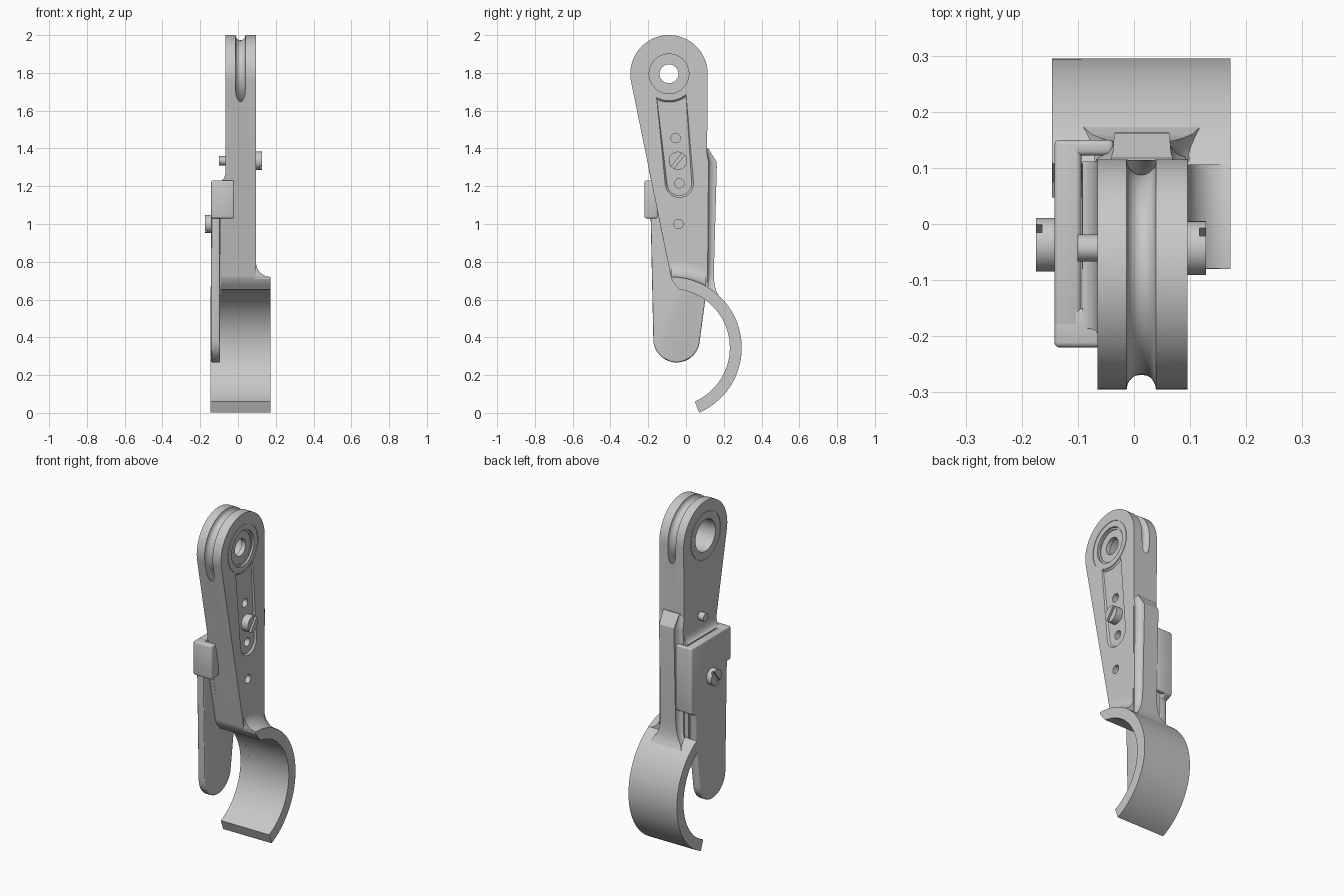
import bpy, bmesh, math
from math import sin, cos, radians as rad

if "Cube" in bpy.data.objects:
    bpy.data.objects.remove(bpy.data.objects["Cube"])

grey = bpy.data.materials.new("light_grey")
grey.diffuse_color = (0.58, 0.58, 0.58, 1)
grey.use_nodes = True
grey.node_tree.nodes["Principled BSDF"].inputs["Base Color"].default_value = grey.diffuse_color


def skin(name, rings, closed=False):
    """Join rings of equal point count into a solid; closed joins last to first."""
    bm = bmesh.new()
    vs = [[bm.verts.new(p) for p in r] for r in rings]
    n = len(vs[0])
    for i in range(len(vs) if closed else len(vs) - 1):
        a, b = vs[i], vs[(i + 1) % len(vs)]
        for j in range(n):
            k = (j + 1) % n
            bm.faces.new((a[j], a[k], b[k], b[j]))
    if not closed:
        bm.faces.new(vs[0])
        bm.faces.new(vs[-1])
    bmesh.ops.recalc_face_normals(bm, faces=bm.faces)
    me = bpy.data.meshes.new(name)
    bm.to_mesh(me)
    bm.free()
    me.materials.append(grey)
    ob = bpy.data.objects.new(name, me)
    bpy.context.collection.objects.link(ob)
    return ob


def prism(name, pts, x0, x1):
    return skin(name, [[(x, y, z) for y, z in pts] for x in (x0, x1)])


def arc(cy, cz, r, a0, a1, n):
    return [(cy + r * cos(rad(a0 + (a1 - a0) * i / n)),
             cz + r * sin(rad(a0 + (a1 - a0) * i / n))) for i in range(n + 1)]


def cyl(name, y, z, r, x0, x1, n=48):
    return prism(name, arc(y, z, r, 0, 360, n)[:-1], x0, x1)


def tube(name, y, z, r0, r1, x0, x1, n=64):
    return skin(name, [[(x, *p) for p in arc(y, z, r, 0, 360, n)[:-1]]
                       for x, r in ((x0, r0), (x0, r1), (x1, r1), (x1, r0))], True)


def bake(ob):
    dg = bpy.context.evaluated_depsgraph_get()
    me = bpy.data.meshes.new_from_object(ob.evaluated_get(dg))
    ob.modifiers.clear()
    ob.data = me


def cut(ob, *cutters):
    for c in cutters:
        m = ob.modifiers.new("cut", 'BOOLEAN')
        m.operation, m.solver, m.object = 'DIFFERENCE', 'EXACT', c
        bake(ob)
        bpy.data.objects.remove(c)


def bevel(ob, w):
    m = ob.modifiers.new("bevel", 'BEVEL')
    m.width, m.segments, m.limit_method, m.angle_limit = w, 3, 'ANGLE', rad(40)
    bake(ob)


PY, PZ, PR = -0.09, 1.795, 0.205      # pivot eye
HY, HZ, HO, HI = -0.08, 0.345, 0.375, 0.312   # hook centre and radii

# main arm: rounded eye tapering down to the hook
foot = arc(HY, HZ, 0.35, 58, 86, 6) + [(-0.08, 0.72)]
arm = prism("main_arm", arc(PY, PZ, PR, 0, 191.7, 56) + foot[::-1], -0.065, 0.095)

# groove running round the eye
torus = skin("groove_cutter", [
    [(0.013 + 0.026 * cos(rad(a)), PY + (PR + 0.027 * sin(rad(a))) * cos(rad(t)),
      PZ + (PR + 0.027 * sin(rad(a))) * sin(rad(t))) for a in range(0, 360, 18)]
    for t in range(0, 360, 5)], True)


def slot_outline(d):
    return (arc(PY, PZ, 0.14 + d, 242 + 3 * d / 0.01, 310 - 3 * d / 0.01, 10)
            + arc(-0.035, 1.215, 0.075 - d, 5, -175, 20))


slot = skin("slot_cutter", [[(x, *p) for p in slot_outline(d)]
                            for x, d in ((0.105, -0.001), (0.095, 0.0), (0.085, 0.010))])
cut(arm, torus, slot,
    cyl("c", PY, PZ, 0.094, -0.2, 0.2, 64),
    cyl("c", PY, PZ, 0.105, 0.083, 0.2, 64),
    tube("c", PY, PZ, 0.1375, 0.1415, 0.092, 0.2),
    tube("c", PY, PZ, 0.1375, 0.1415, -0.2, -0.062),
    *[cyl("c", y, z, 0.025, 0.03, 0.2, 24)
      for y, z in ((-0.055, 1.455), (-0.035, 1.215), (-0.04, 1.0))])

# bushing in the eye
tube("eye_bushing", PY, PZ, 0.05, 0.095, 0.05, 0.078)

# thicker lower side of the arm, with a hollow curve at its top
rings = []
for i in range(7):
    t = rad(15 * i)
    x, top = -0.065 - 0.027 * (1 - cos(t)), 1.285 - 0.055 * sin(t)
    edge = -0.2927 + (1.753 - top) * 0.2059
    rings.append([(x, y, z) for y, z in [(edge, top), (0.111, top)] + foot])
skin("arm_side_pad", rings)

# back rib, flaring where it meets the hook
rings = []
for z, hw, yb in ((1.40, .055, .118), (1.385, .052, .127), (1.33, .049, .162),
                  (1.30, .049, .163), (0.80, .049, .149), (0.74, .052, .148),
                  (0.70, .060, .149), (0.67, .073, .153), (0.645, .09, .160),
                  (0.62, .105, .174)):
    base = max(0.079, hw + 0.008)
    half = [(base, 0.10), (base, 0.1 + 0.3 * (yb - 0.1)),
            (hw + 0.4 * (base - hw), 0.1 + 0.42 * (yb - 0.1)),
            (hw + 0.1 * (base - hw), 0.1 + 0.62 * (yb - 0.1)),
            (hw, 0.1 + 0.8 * (yb - 0.1)), (hw, yb)]
    rings.append([(0.014 + x, y, z) for x, y in half]
                 + [(0.014 - x, y, z) for x, y in half[::-1]])
skin("back_rib", rings)

# hook: full band, plus a shorter strip leaving room for the clip
prism("hook_band", arc(HY, HZ, HO, -66.5, 90, 48)
      + [(-0.073, 0.70), (-0.058, 0.68), (-0.045, 0.665)]
      + arc(HY, HZ, HI, 82, -66, 44), -0.093, 0.172)
prism("hook_side_strip", arc(HY, HZ, HO, -66.5, 60, 40)
      + arc(HY, HZ, HI, 60, -66, 40), -0.146, -0.093)

# hollow fillet between arm and the wide side of the hook
rings = []
for i in range(13):
    y = -0.079 + 0.185 * i / 12
    h = HZ + math.sqrt(HO ** 2 - (y - HY) ** 2)
    rings.append([(0.172 - 0.077 * cos(rad(10 * k)), y, h + 0.08 * (1 - sin(rad(10 * k))))
                  for k in range(10)] + [(0.172, y, h - 0.01), (0.09, y, h - 0.01)])
skin("hook_fillet", rings)

# side clip: plate, front lip and back wall
plate = prism("clip_plate", [(-0.187, 1.23), (-0.187, 1.03)]
              + arc(-0.05, 0.39, 0.123, 183, 357, 24)
              + [(0.105, 0.62), (0.105, 0.82), (0.15, 0.84), (0.15, 1.23)], -0.142, -0.094)
lip = prism("clip_front_lip", [(-0.22, 1.03), (-0.15, 1.03), (-0.15, 1.23), (-0.22, 1.23)],
            -0.142, -0.02)
wall = prism("clip_back_wall", [(0.122, 0.84), (0.15, 0.84), (0.15, 1.23), (0.122, 1.23)],
             -0.142, -0.036)
for ob in (plate, lip, wall):
    bevel(ob, 0.009)


# slotted screws and the small pin
def screw(name, y, z, x_in, x_out, angle):
    s = 1 if x_out > x_in else -1
    ob = cyl(name, y, z, 0.048, x_in, x_out)
    c, d = cos(rad(angle)), sin(rad(angle))
    pts = [(y + u * c - v * d, z + u * d + v * c)
           for u, v in ((-.1, -.009), (.1, -.009), (.1, .009), (-.1, .009))]
    cut(ob, prism("c", pts, x_out - s * 0.011, x_out + s * 0.02))


screw("arm_screw", -0.043, 1.335, 0.08, 0.128, 52)
screw("clip_screw", -0.037, 1.0, -0.13, -0.175, 52)
cyl("arm_pin", -0.043, 1.335, 0.024, -0.05, -0.101, 32)

# smooth shading with sharp edges kept
bpy.ops.object.select_all(action='DESELECT')
for ob in bpy.context.collection.objects:
    ob.select_set(True)
    bpy.context.view_layer.objects.active = ob
bpy.ops.object.shade_smooth_by_angle(angle=rad(30))
